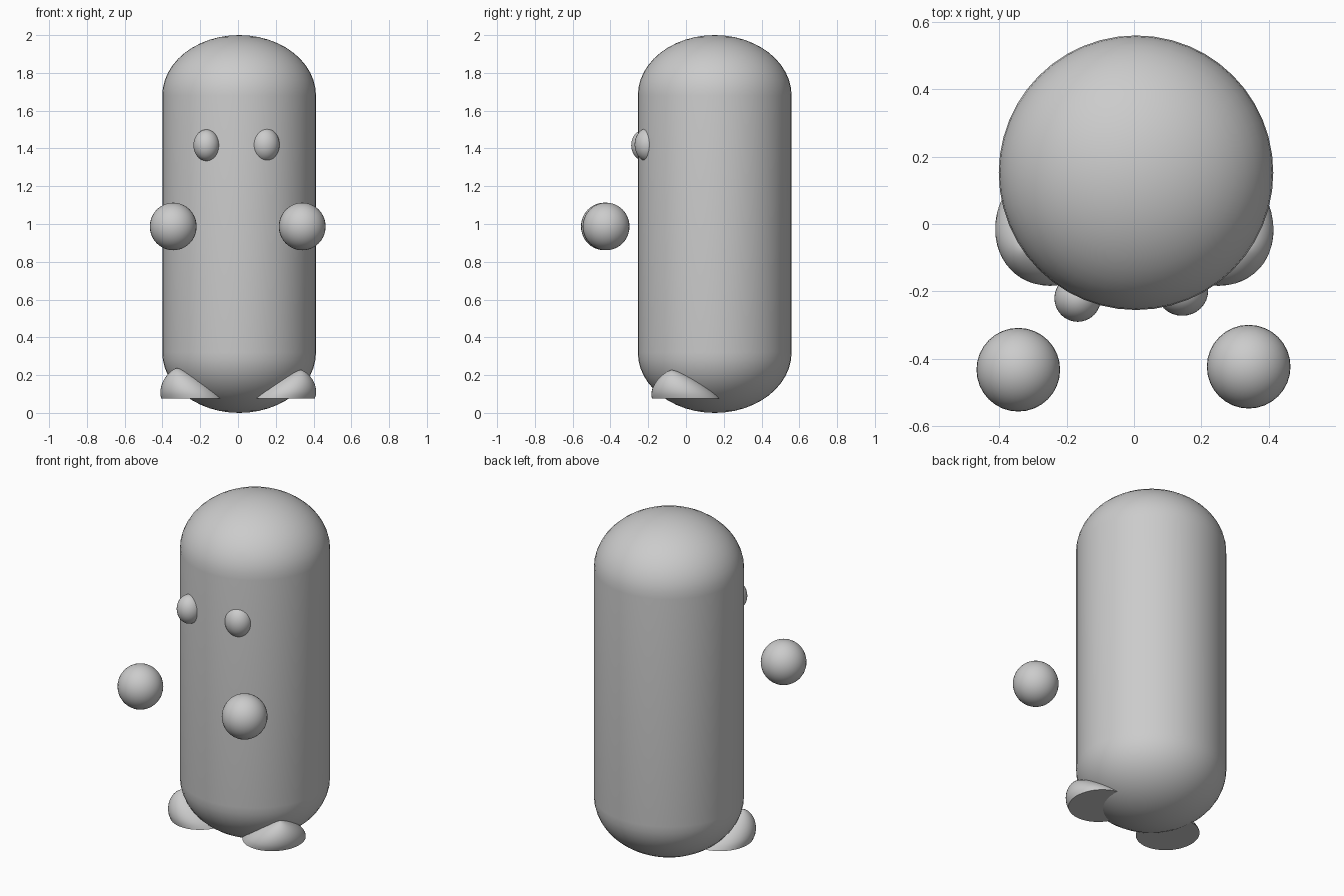
import bpy, bmesh, math

cube = bpy.data.objects.get("Cube")
if cube:
    bpy.data.objects.remove(cube, do_unlink=True)

grey = bpy.data.materials.new("light grey")
grey.use_nodes = True
colour = (0.6, 0.6, 0.6, 1)
grey.diffuse_color = colour
grey.node_tree.nodes["Principled BSDF"].inputs["Base Color"].default_value = colour


def stack(name, rings, segments=48):
    """Skin a stack of elliptical rings (cx, cy, z, rx, ry); zero radius makes a pole."""
    bm = bmesh.new()
    loops = []
    for cx, cy, z, rx, ry in rings:
        if rx < 1e-5:
            loops.append([bm.verts.new((cx, cy, z))])
            continue
        angles = [math.tau * i / segments for i in range(segments)]
        loops.append([bm.verts.new((cx + rx * math.cos(a), cy + ry * math.sin(a), z))
                      for a in angles])
    for low, high in zip(loops, loops[1:]):
        for i in range(segments):
            j = (i + 1) % segments
            corners = [low[i % len(low)], low[j % len(low)],
                       high[j % len(high)], high[i % len(high)]]
            bm.faces.new(list(dict.fromkeys(corners)))
    if len(loops[0]) > 1:
        bm.faces.new(loops[0][::-1])
    bmesh.ops.recalc_face_normals(bm, faces=bm.faces)
    mesh = bpy.data.meshes.new(name)
    bm.to_mesh(mesh)
    bm.free()
    obj = bpy.data.objects.new(name, mesh)
    bpy.context.collection.objects.link(obj)
    finish(obj)


def finish(obj):
    obj.data.materials.append(grey)
    bpy.ops.object.select_all(action="DESELECT")
    obj.select_set(True)
    bpy.context.view_layer.objects.active = obj
    bpy.ops.object.shade_smooth_by_angle(angle=math.radians(40))


def ball(name, centre, radii):
    bpy.ops.mesh.primitive_uv_sphere_add(segments=32, ring_count=20, location=centre)
    obj = bpy.context.object
    obj.name = name
    obj.scale = radii
    bpy.ops.object.transform_apply(location=False, rotation=False, scale=True)
    finish(obj)


# Capsule body with flattened domed ends
radius, dome, steps = 0.407, 0.32, 12
body = []
for end, sign in ((dome, -1), (2 - dome, 1)):
    for k in range(steps + 1):
        a = math.pi / 2 * (k / steps if sign > 0 else 1 - k / steps)
        r = radius * math.cos(a)
        body.append((0.006, 0.152, end + sign * dome * math.sin(a), r, r))
stack("body", body)

# Flat-soled feet whose domes lean outward and forward
for name, side, height, lean in (("right_foot", -1, 0.162, 0.085),
                                 ("left_foot", 1, 0.152, 0.095)):
    rings = []
    for k in range(steps + 1):
        t = math.sin(math.pi / 2 * k / steps)
        r = max(0, 1 - t ** 1.5) ** 0.75
        rings.append((side * (0.238 + lean * t), -0.075 * t, 0.075 + height * t,
                      0.168 * r, 0.18 * r))
    stack(name, rings)

# Floating hands
ball("right_hand", (-0.343, -0.432, 0.987), (0.124, 0.124, 0.126))
ball("left_hand", (0.34, -0.423, 0.987), (0.124, 0.124, 0.126))

# Oval eyes set into the body
ball("right_eye", (-0.167, -0.22, 1.417), (0.069, 0.07, 0.083))
ball("left_eye", (0.143, -0.198, 1.42), (0.077, 0.074, 0.09))
